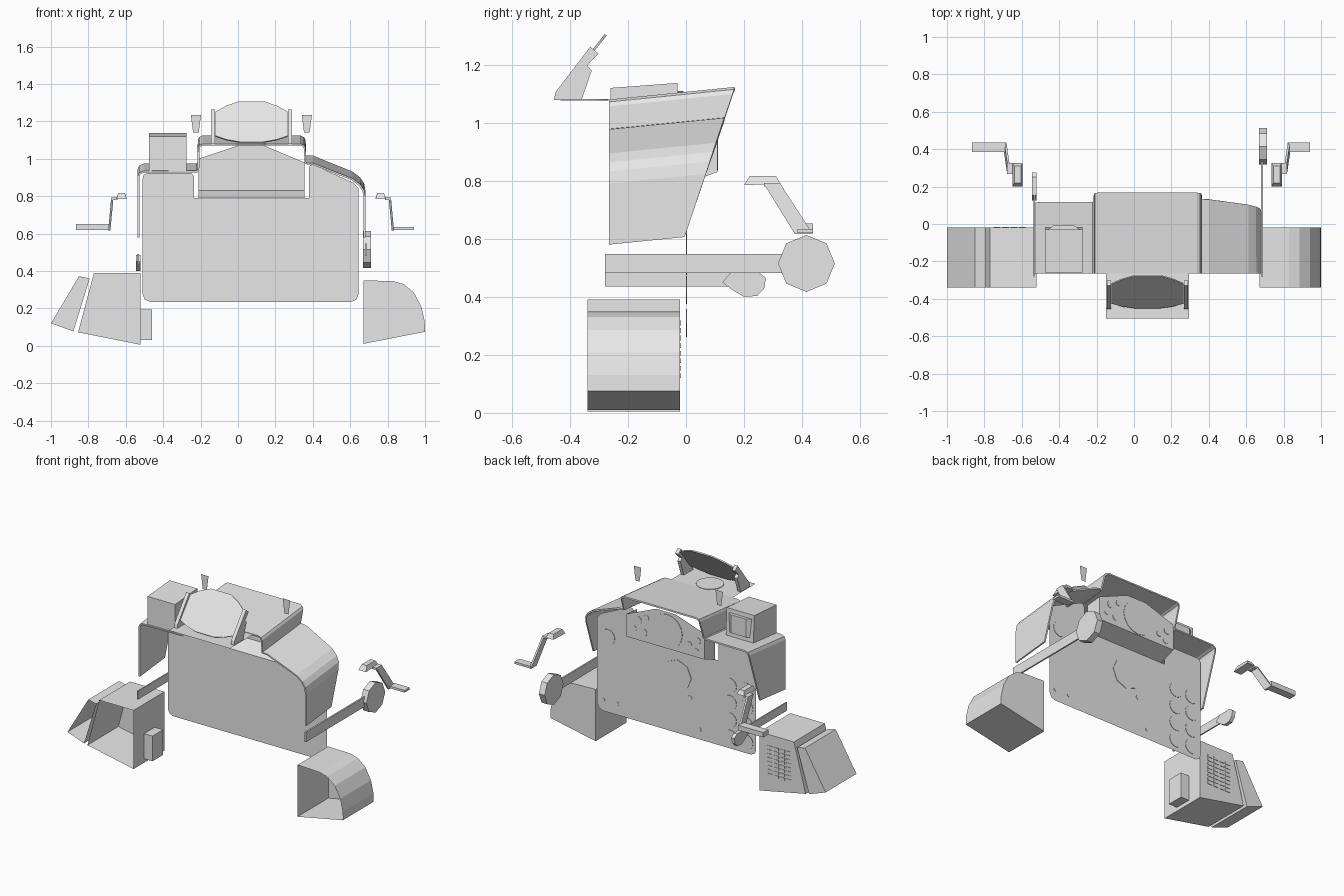
import bpy, bmesh, math
from mathutils import Vector

grey = bpy.data.materials.new("plain grey")
grey.diffuse_color = (0.8, 0.8, 0.8, 1)


def build(name, verts, faces, thick=0):
    me = bpy.data.meshes.new(name)
    me.from_pydata([tuple(v) for v in verts], [], faces)
    bm = bmesh.new()
    bm.from_mesh(me)
    bmesh.ops.recalc_face_normals(bm, faces=bm.faces)
    bm.to_mesh(me)
    bm.free()
    me.materials.append(grey)
    ob = bpy.data.objects.new(name, me)
    bpy.context.collection.objects.link(ob)
    if thick:
        m = ob.modifiers.new("thickness", 'SOLIDIFY')
        m.thickness, m.offset = thick, 0
    return ob


def prism(name, pts, axis, a, b, open_start=False):
    """Extrude a 2D outline along an axis from a to b."""
    def at(p, t):
        return {'x': (t, p[0], p[1]), 'y': (p[0], t, p[1]), 'z': (p[0], p[1], t)}[axis]
    n = len(pts)
    faces = [(i, (i + 1) % n, n + (i + 1) % n, n + i) for i in range(n)]
    faces.append(tuple(range(n, 2 * n)))
    if not open_start:
        faces.append(tuple(range(n)))
    return build(name, [at(p, a) for p in pts] + [at(p, b) for p in pts], faces)


def box(name, x0, x1, y0, y1, z0, z1):
    return prism(name, [(x0, y0), (x1, y0), (x1, y1), (x0, y1)], 'z', z0, z1)


def ring(cx, cy, r, n, turn=0.0):
    return [(cx + r * math.cos(2 * math.pi * i / n + turn),
             cy + r * math.sin(2 * math.pi * i / n + turn)) for i in range(n)]


def loft(name, q0, q1):
    """Bar joining two four-sided ends."""
    f = [(i, (i + 1) % 4, 4 + (i + 1) % 4, 4 + i) for i in range(4)]
    return build(name, q0 + q1, f + [(0, 1, 2, 3), (4, 5, 6, 7)])


# main instrument panel: flat sheet with a notch for the upper panel
outline = [(-0.47, 0.235), (0.605, 0.235), (0.633, 0.247), (0.645, 0.275), (0.645, 0.84),
           (0.62, 0.87), (0.405, 0.968), (0.385, 0.965), (0.38, 0.95), (0.38, 0.79),
           (-0.235, 0.79), (-0.235, 0.905), (-0.25, 0.925), (-0.48, 0.925), (-0.505, 0.915),
           (-0.51, 0.89), (-0.51, 0.275), (-0.498, 0.247)]
build("main_panel", [(x, 0, z) for x, z in outline], [tuple(range(len(outline)))])

# upper panel with shelf and side plates
yu = 0.108
up = [(-0.21, 0.83), (0.355, 0.83), (0.355, 0.98), (0.14, 1.07), (0.0, 1.07), (-0.21, 1.0)]
v = [(x, yu, z) for x, z in up] + [(-0.21, 0, 0.79), (0.355, 0, 0.79),
                                  (-0.21, 0.0, 0.99), (0.355, 0.0, 0.97)]
build("upper_panel", v, [(0, 1, 2, 3, 4, 5), (0, 1, 7, 6), (0, 6, 8, 5), (1, 2, 9, 7)])

# gauges as thin plates on the pilot side
for row in range(4):
    for x in (-0.32, -0.44):
        prism("round_gauge", ring(x, 0.31 + 0.113 * row, 0.048, 16), 'y', 0, 0.003)
for x, z, r, n in [(0.06, 0.616, 0.1, 8), (0.566, 0.73, 0.05, 16), (-0.03, 0.49, 0.015, 8),
                   (-0.1, 0.3, 0.012, 8), (0.6, 0.31, 0.012, 8), (0.5, 0.31, 0.012, 8)]:
    prism("gauge", ring(x, z, r, n), 'y', 0, 0.003)
for x, z, r in [(0.06, 0.945, 0.11), (0.27, 0.96, 0.024), (0.21, 0.99, 0.018), (0.3, 0.9, 0.018),
                (0.23, 0.89, 0.024), (-0.1, 0.9, 0.018), (-0.16, 0.94, 0.022), (-0.15, 0.87, 0.018)]:
    prism("upper_gauge", ring(x, z, r, 16), 'y', yu, yu + 0.003)

# stepped hood, rising to a slanted rear edge
hood = [(-0.532, 0.58), (-0.532, 0.905), (-0.525, 0.922), (-0.505, 0.93), (-0.22, 0.932),
        (-0.212, 0.94), (-0.21, 1.055), (-0.205, 1.068), (-0.19, 1.075), (0.335, 1.075),
        (0.35, 1.068), (0.357, 1.055), (0.36, 0.975), (0.40, 0.972), (0.61, 0.89),
        (0.65, 0.86), (0.67, 0.83), (0.677, 0.79), (0.677, 0.58)]
front, rear = [], []
for x, z in hood:
    yr = 0.3488 * (z - 0.5935)
    front.append((x, -0.265, z))
    rear.append((x, yr, z + 0.1 * (yr + 0.265)))
n = len(hood)
build("hood", front + rear, [(i, i + 1, n + i + 1, n + i) for i in range(n - 1)], 0.01)

# display box on the left of the hood, with a slightly bulged screen
prism("display_box", [(-0.26, 0.935), (-0.02, 0.96), (-0.03, 1.137), (-0.26, 1.12)],
      'x', -0.475, -0.275)
prism("display_screen", [(-0.46, -0.03), (-0.29, -0.03), (-0.32, -0.008), (-0.43, -0.008)],
      'z', 0.99, 1.11)

# sight: base sheet, lens, angled glass, side supports
build("sight_base", [(-0.15, -0.505, 1.077), (0.295, -0.505, 1.077),
                     (0.295, -0.255, 1.077), (-0.15, -0.255, 1.077)], [(0, 1, 2, 3)])
prism("sight_lens", ring(0.07, -0.35, 0.083, 24), 'z', 1.077, 1.081)
glass = [(-0.12, 1.12), (-0.06, 1.1), (0.01, 1.088), (0.135, 1.088), (0.205, 1.1), (0.265, 1.12),
         (0.265, 1.25), (0.21, 1.28), (0.145, 1.303), (0.0, 1.303), (-0.065, 1.28), (-0.12, 1.25)]
build("sight_glass", [(x, -0.455 + (z - 1.08) * 0.8, z) for x, z in glass],
      [tuple(range(len(glass)))], 0.008)
for x0, x1 in ((-0.145, -0.122), (0.267, 0.29)):
    prism("sight_support", [(-0.455, 1.078), (-0.36, 1.078), (-0.325, 1.18), (-0.34, 1.198),
                            (-0.302, 1.238), (-0.33, 1.262), (-0.45, 1.105)], 'x', x0, x1)

# small upright tabs above the hood
for c in (-0.225, 0.368):
    build("upright_tab", [(c - 0.015, -0.023, 1.14), (c + 0.015, -0.023, 1.14),
                          (c + 0.027, -0.023, 1.235), (c - 0.027, -0.023, 1.235)], [(0, 1, 2, 3)])

# side consoles, open toward the front
Y0, Y1 = -0.34, -0.02
prism("left_console", [(-0.855, 0.072), (-0.52, 0.005), (-0.52, 0.39), (-0.77, 0.39)],
      'y', Y0, Y1, True)
prism("left_outer_console", [(-1.0, 0.12), (-0.88, 0.077), (-0.793, 0.36), (-0.85, 0.372)],
      'y', Y0, Y1, True)
prism("right_console", [(0.67, 0.01), (1.0, 0.075), (0.998, 0.13), (0.98, 0.21), (0.94, 0.285),
                        (0.885, 0.33), (0.83, 0.345), (0.67, 0.35)], 'y', Y0, Y1, True)
box("left_side_unit", -0.52, -0.46, -0.23, -0.12, 0.03, 0.195)

# rows of switches on the left console
for col in range(4):
    for row in range(8):
        x, z = -0.75 + 0.045 * col, 0.12 + 0.026 * row
        box("switch_plate", x, x + 0.036, Y1, Y1 + 0.003, z, z + 0.016)

# right arm with octagonal knob
box("right_arm", 0.68, 0.69, -0.28, 0.34, 0.482, 0.547)
prism("right_knob", ring(0.415, 0.515, 0.098, 8, math.pi / 2), 'x', 0.668, 0.71)

# left arm with small rounded knob
box("left_arm", -0.538, -0.53, -0.28, 0.18, 0.435, 0.49)
prism("left_knob", [(0.125, 0.45), (0.155, 0.485), (0.25, 0.485), (0.275, 0.465), (0.27, 0.43),
                    (0.245, 0.403), (0.2, 0.4), (0.165, 0.42)], 'x', -0.545, -0.522)


# cranked handles on both sides: grip, slanted arm, outer bar
def handle(side, s, tip, z1):
    def X(x):
        return 0.07 + s * (x - 0.07)
    loft(side + "_grip",
         [(X(0.735), 0.2, 0.785), (X(0.79), 0.2, 0.785), (X(0.79), 0.325, 0.79), (X(0.735), 0.325, 0.79)],
         [(X(0.745), 0.22, 0.817), (X(0.78), 0.22, 0.817), (X(0.78), 0.31, 0.817), (X(0.745), 0.31, 0.817)])
    loft(side + "_grip_link",
         [(X(0.785), 0.268, 0.78), (X(0.785), 0.325, 0.78), (X(0.785), 0.325, 0.792), (X(0.785), 0.268, 0.792)],
         [(X(0.818), 0.268, 0.78), (X(0.818), 0.325, 0.78), (X(0.818), 0.325, 0.792), (X(0.818), 0.268, 0.792)])
    loft(side + "_slanted_arm",
         [(X(0.806), 0.268, 0.79), (X(0.818), 0.268, 0.79), (X(0.818), 0.325, 0.79), (X(0.806), 0.325, 0.79)],
         [(X(0.822), 0.375, 0.617), (X(0.834), 0.375, 0.617), (X(0.834), 0.437, 0.617), (X(0.822), 0.437, 0.617)])
    a, b = sorted((X(0.825), tip))
    box(side + "_outer_bar", a, b, 0.385, 0.437, 0.62, z1)


handle("right", 1, 0.94, 0.634)
handle("left", -1, -0.867, 0.652)
